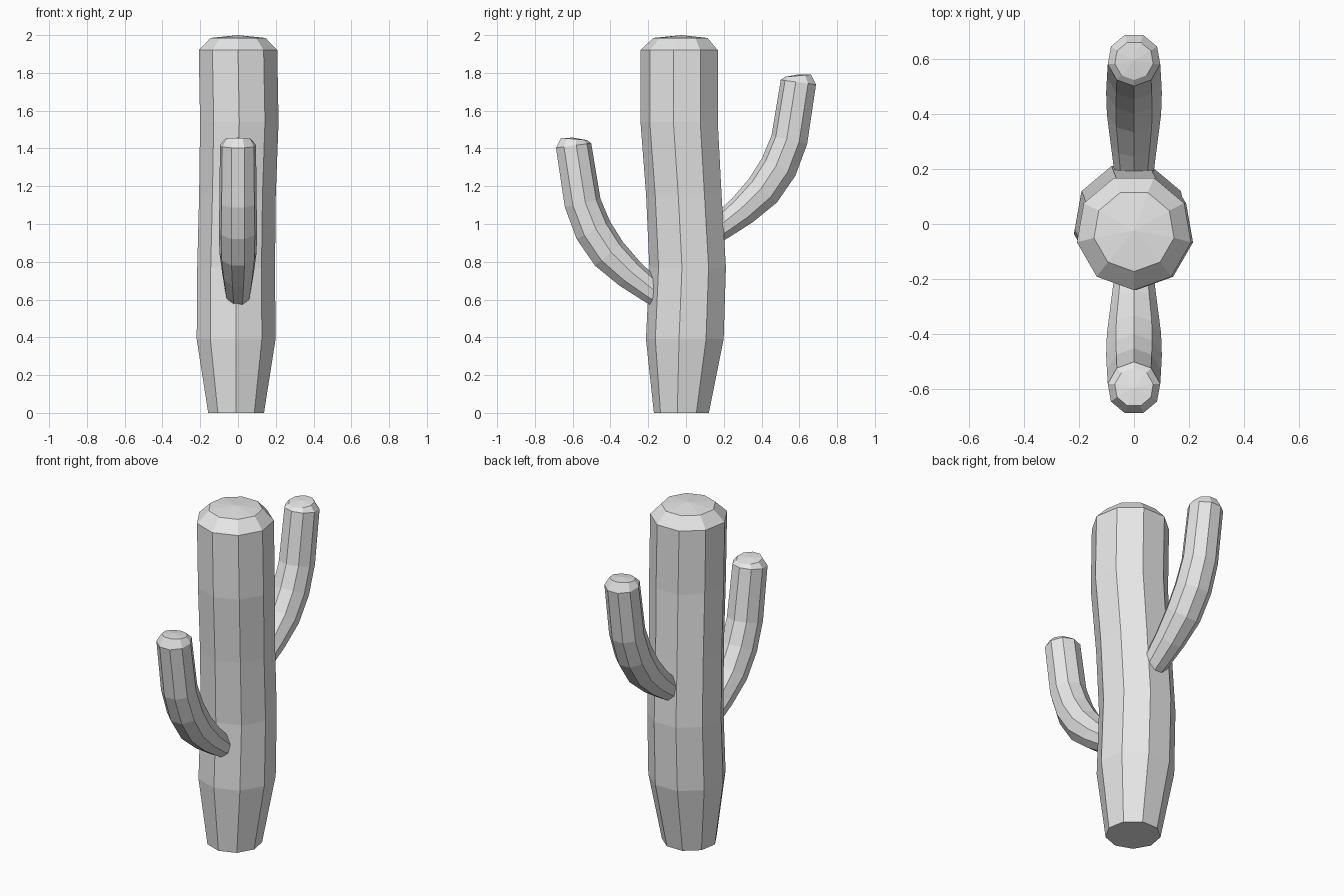
import bpy, bmesh
from math import sin, cos, tau
from mathutils import Vector

SIDES = 9

cube = bpy.data.objects.get("Cube")
if cube:
    bpy.data.objects.remove(cube, do_unlink=True)

grey = bpy.data.materials.new("pale grey")
grey.use_nodes = True
grey.diffuse_color = (0.8, 0.8, 0.8, 1)
grey.node_tree.nodes["Principled BSDF"].inputs["Base Color"].default_value = (0.8, 0.8, 0.8, 1)


def loft(name, rings, apex, side=1, lift=0, upright=False):
    """Skin rings of (x, outward, z, radius); close with a flat base and a shallow fan."""
    bm = bmesh.new()
    centres = [Vector(r[:3]) for r in rings]
    loops = []
    for i, (centre, ring) in enumerate(zip(centres, rings)):
        along = centres[min(i + 1, len(rings) - 1)] - centres[max(i - 1, 0)]
        if upright:
            along = Vector((0, 0, 1))
        along.x = 0
        along.normalize()
        inward = Vector((0, -along.z, along.y))
        loop = []
        for k in range(SIDES):
            a = tau * k / SIDES
            p = centre + ring[3] * (cos(a) * inward + sin(a) * Vector((1, 0, 0)))
            loop.append(bm.verts.new((p.x, side * p.y, p.z + lift)))
        loops.append(loop)
    tip = bm.verts.new((apex[0], side * apex[1], apex[2] + lift))
    bm.faces.new(loops[0])
    for k in range(SIDES):
        n = (k + 1) % SIDES
        for low, high in zip(loops, loops[1:]):
            bm.faces.new((low[k], low[n], high[n], high[k]))
        bm.faces.new((loops[-1][k], loops[-1][n], tip))
    bmesh.ops.recalc_face_normals(bm, faces=bm.faces[:])
    mesh = bpy.data.meshes.new(name)
    bm.to_mesh(mesh)
    bm.free()
    mesh.materials.append(grey)
    obj = bpy.data.objects.new(name, mesh)
    bpy.context.collection.objects.link(obj)
    return obj


# Gently swaying trunk with a bevelled top
trunk = [
    (-0.01, -0.02, 0, 0.15),
    (-0.01, 0, 0.39, 0.212),
    (-0.01, 0.015, 0.77, 0.209),
    (-0.003, -0.005, 1.15, 0.206),
    (0.007, -0.03, 1.54, 0.211),
    (0, -0.03, 1.92, 0.211),
    (0, -0.025, 1.985, 0.148),
]
loft("trunk", trunk, (0, -0.025, 2), upright=True)

# One bent arm shape, used low in front and higher at the back
arm = [
    (0, 0.1, 0.585, 0.06),
    (0, 0.19, 0.65, 0.072),
    (0, 0.3, 0.735, 0.086),
    (0, 0.41, 0.84, 0.1),
    (0, 0.493, 0.965, 0.103),
    (0, 0.55, 1.11, 0.1),
    (0, 0.598, 1.415, 0.097),
    (0, 0.595, 1.45, 0.071),
]
for name, side, lift in (("front_arm", -1, 0), ("back_arm", 1, 0.335)):
    loft(name, arm, (0, 0.596, 1.457), side, lift)
